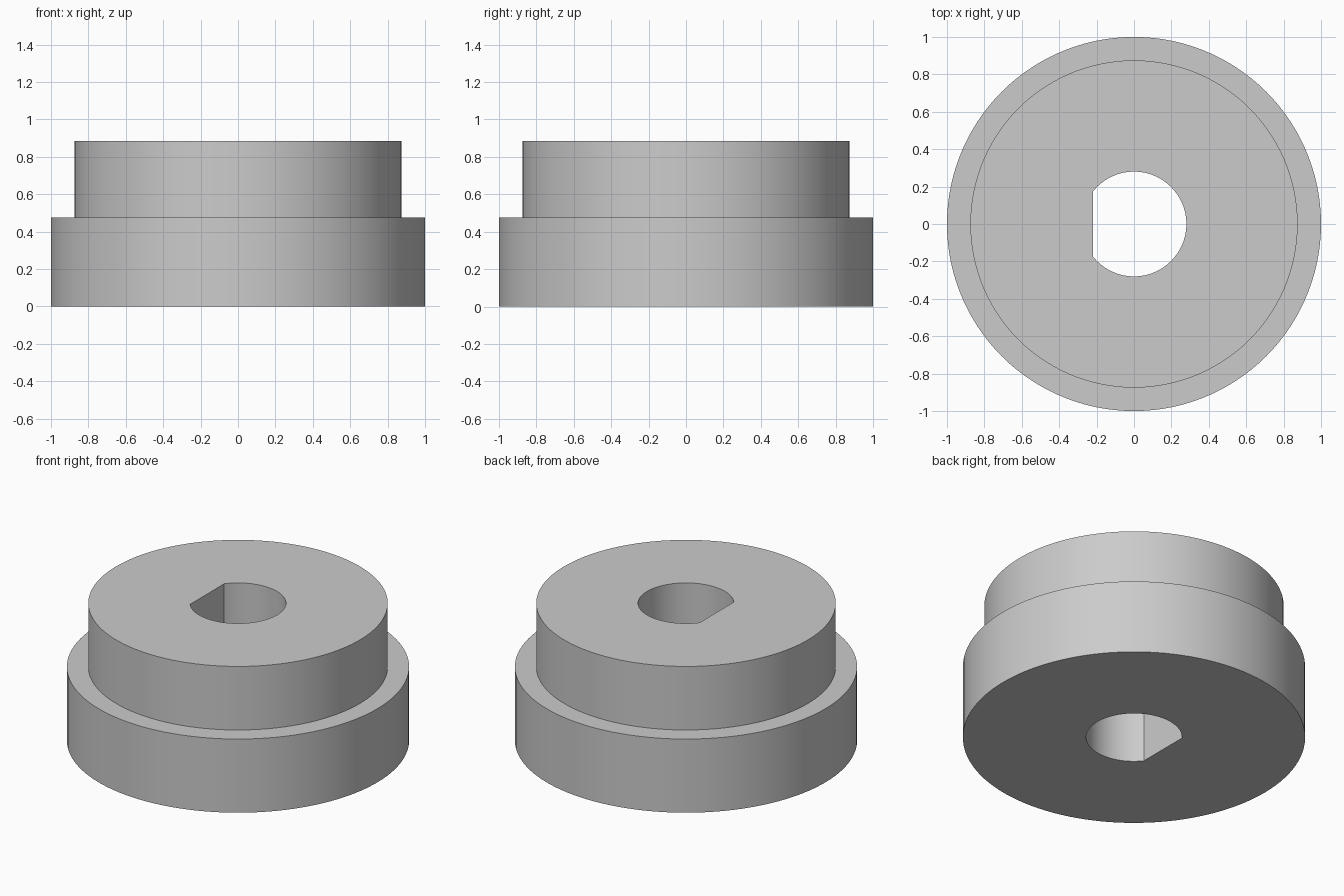
import bpy, bmesh, math

cube = bpy.data.objects.get("Cube")
if cube:
    bpy.data.objects.remove(cube, do_unlink=True)

FLANGE_R, HUB_R, BORE_R, FLAT_X = 1.0, 0.875, 0.28, 0.22
STEP_Z, TOP_Z = 0.475, 0.885
SIDES = 120

# Material
grey = bpy.data.materials.new("plain grey")
grey.use_nodes = True
colour = (0.6, 0.6, 0.6, 1)
grey.diffuse_color = colour
grey.node_tree.nodes["Principled BSDF"].inputs["Base Color"].default_value = colour

# Angles round the axis, including both corners of the bore's flat
corner = math.acos(-FLAT_X / BORE_R)
angles = sorted([2 * math.pi * i / SIDES for i in range(SIDES)]
                + [corner, 2 * math.pi - corner])


def bore_radius(a):
    """Round bore, cut off by a flat on the -x side."""
    c = math.cos(a)
    return min(BORE_R, FLAT_X / -c) if c < 0 else BORE_R


# Section of the stepped collar, from the bore outwards and back; None is the bore
section = [(None, 0), (FLANGE_R, 0), (FLANGE_R, STEP_Z),
           (HUB_R, STEP_Z), (HUB_R, TOP_Z), (None, TOP_Z)]

bm = bmesh.new()
rings = []
for radius, z in section:
    ring = []
    for a in angles:
        r = radius or bore_radius(a)
        ring.append(bm.verts.new((r * math.cos(a), r * math.sin(a), z)))
    rings.append(ring)

# Skin between neighbouring rings, closing through the bore
n = len(angles)
for k, low in enumerate(rings):
    high = rings[(k + 1) % len(rings)]
    for i in range(n):
        j = (i + 1) % n
        bm.faces.new((low[i], low[j], high[j], high[i]))
bmesh.ops.recalc_face_normals(bm, faces=bm.faces)

mesh = bpy.data.meshes.new("stepped_collar")
bm.to_mesh(mesh)
bm.free()
mesh.materials.append(grey)
collar = bpy.data.objects.new("stepped_collar", mesh)
bpy.context.collection.objects.link(collar)

# Smooth walls, sharp rims
bpy.ops.object.select_all(action="DESELECT")
collar.select_set(True)
bpy.context.view_layer.objects.active = collar
bpy.ops.object.shade_smooth_by_angle(angle=math.radians(30))
